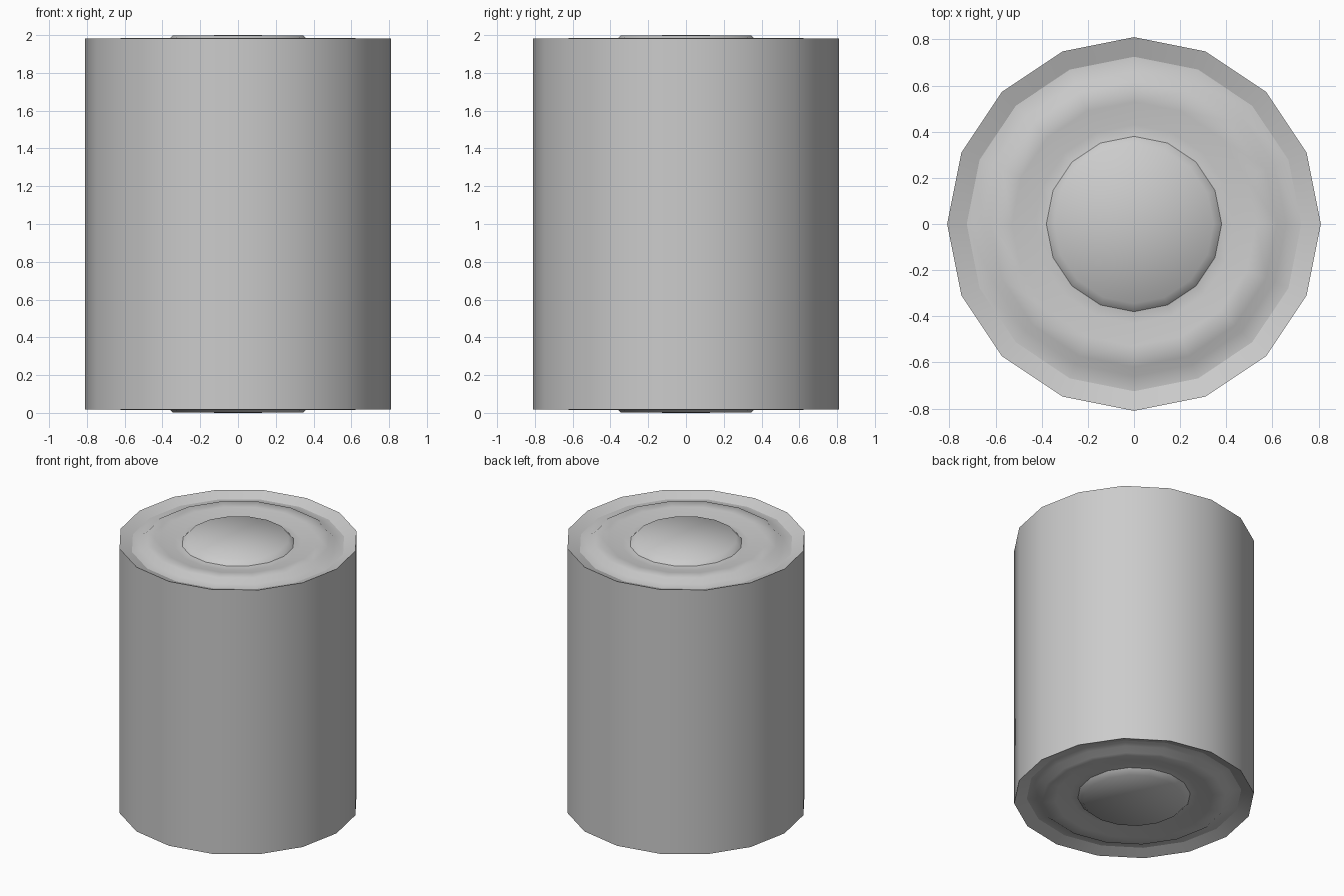
import bpy, bmesh, math

if "Cube" in bpy.data.objects:
    bpy.data.objects.remove(bpy.data.objects["Cube"])

SIDES = 16
HALF = 1.0  # half height

grey = bpy.data.materials.new("plain grey")
grey.diffuse_color = (0.6, 0.6, 0.6, 1)
grey.use_nodes = True
grey.node_tree.nodes["Principled BSDF"].inputs["Base Color"].default_value = grey.diffuse_color

# End profile from rim to button: radius, distance in from the end, sharp ring?
END = [
    (0.81, 0.018, True),    # outer rim
    (0.725, 0.050, True),   # groove
    (0.66, 0.045, False),   # start of raised ring
    (0.62, 0.016, False),
    (0.53, 0.018, False),
    (0.43, 0.045, False),   # inner groove
    (0.38, 0.038, True),    # button base
    (0.345, 0.002, False),  # button top edge
]

bm = bmesh.new()


def ring(r, z):
    return [bm.verts.new((r * math.cos(2 * math.pi * i / SIDES),
                          r * math.sin(2 * math.pi * i / SIDES), z))
            for i in range(SIDES)]


def bridge(a, b):
    for i in range(SIDES):
        j = (i + 1) % SIDES
        bm.faces.new((a[i], a[j], b[j], b[i]))


# Both ends share the same profile, mirrored about mid height
rings, sharp = [], []
for sign in (1, -1):
    loops = []
    for r, d, s in END:
        loop = ring(r, HALF + sign * (HALF - d))
        loops.append(loop)
        if s:
            sharp.append(loop)
    for a, b in zip(loops, loops[1:]):
        bridge(a, b)
    tip = bm.verts.new((0, 0, HALF + sign * HALF))
    for i in range(SIDES):
        bm.faces.new((loops[-1][i], loops[-1][(i + 1) % SIDES], tip))
    rings.append(loops[0])

# Side wall
bridge(rings[1], rings[0])
bmesh.ops.recalc_face_normals(bm, faces=bm.faces[:])

# Smooth shading with creases at the rim, groove and button
for f in bm.faces:
    f.smooth = True
for loop in sharp:
    for i in range(SIDES):
        e = bm.edges.get((loop[i], loop[(i + 1) % SIDES]))
        e.smooth = False

mesh = bpy.data.meshes.new("drum")
bm.to_mesh(mesh)
bm.free()
mesh.materials.append(grey)
drum = bpy.data.objects.new("drum", mesh)
bpy.context.collection.objects.link(drum)
